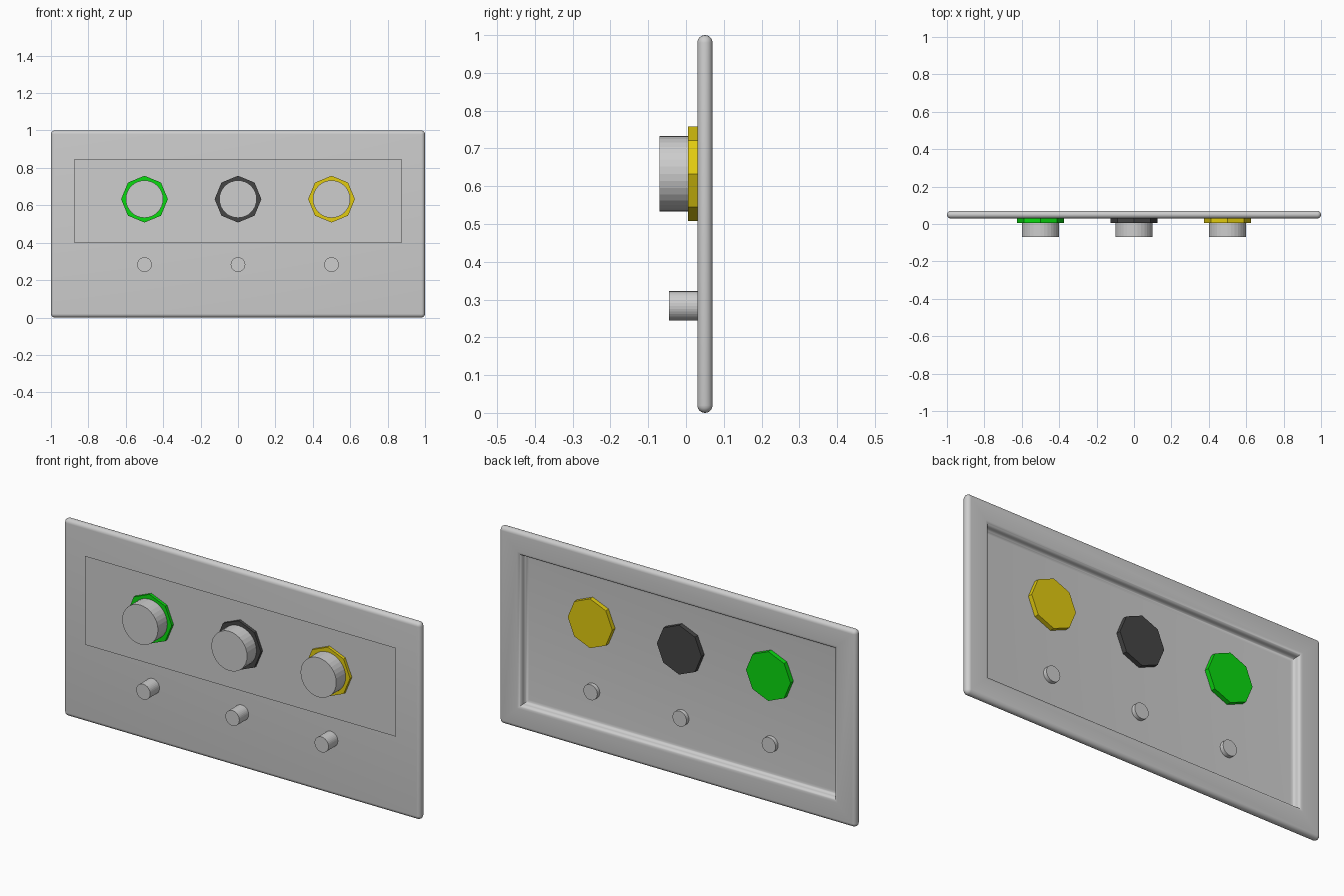
import bpy, bmesh, math
from mathutils import Matrix, Vector

if "Cube" in bpy.data.objects:
    bpy.data.objects.remove(bpy.data.objects["Cube"])


def material(name, r, g, b):
    m = bpy.data.materials.new(name)
    m.diffuse_color = (r, g, b, 1)
    m.use_nodes = True
    m.node_tree.nodes["Principled BSDF"].inputs["Base Color"].default_value = m.diffuse_color
    return m


GREY = material("light grey", 0.61, 0.61, 0.61)
GREEN = material("green", 0.003, 0.70, 0.005)
DARK = material("dark grey", 0.06, 0.06, 0.06)
YELLOW = material("yellow", 0.76, 0.60, 0.005)


def make_object(name, bm, mat):
    bmesh.ops.recalc_face_normals(bm, faces=bm.faces)
    me = bpy.data.meshes.new(name)
    bm.to_mesh(me)
    bm.free()
    me.materials.append(mat)
    ob = bpy.data.objects.new(name, me)
    bpy.context.collection.objects.link(ob)
    return ob


def disc(name, x, z, radius, y0, y1, sides, mat):
    """Prism whose axis runs front to back, from y0 to y1."""
    bm = bmesh.new()
    place = Matrix.Translation((x, (y0 + y1) / 2, z)) @ Matrix.Rotation(math.pi / 2, 4, 'X')
    bmesh.ops.create_cone(bm, cap_ends=True, segments=sides, radius1=radius,
                          radius2=radius, depth=y1 - y0, matrix=place)
    return make_object(name, bm, mat)


# Panel: rounded outer rim, flat front, recessed back with a soft S-shaped wall
R, W, STEPS, CORNER = 0.02, 0.122, 6, 4
profile = []                                   # (inset from outer edge, y)
for i in range(2 * STEPS + 1):                 # outer half-round
    t = math.pi * i / (2 * STEPS)
    profile.append((R - R * math.sin(t), 0.05 - R * math.cos(t)))
for i in range(STEPS + 1):                     # convex lip of the recess
    t = math.pi / 2 * i / STEPS
    profile.append((W - R + R * math.sin(t), 0.05 + R * math.cos(t)))
for i in range(1, STEPS + 1):                  # concave foot of the recess
    t = math.pi / 2 * i / STEPS
    profile.append((W + R - R * math.cos(t), 0.05 - 0.018 * math.sin(t)))


def ring(bm, inset, y):
    """Rectangle loop, with corners rounded only near the outer edge."""
    r = max(R - inset, 0)
    cx, cz = 1 - inset - r, 0.5 - inset - r
    verts = []
    for k, (sx, sz) in enumerate(((1, 1), (-1, 1), (-1, -1), (1, -1))):
        for j in range(CORNER + 1):
            a = math.pi / 2 * (k + j / CORNER)
            verts.append(bm.verts.new((sx * cx + r * math.cos(a), y,
                                       0.5 + sz * cz + r * math.sin(a))))
    return verts


bm = bmesh.new()
rings = [ring(bm, d, y) for d, y in profile]
for a, b in zip(rings, rings[1:]):
    n = len(a)
    for i in range(n):
        bm.faces.new((a[i], a[(i + 1) % n], b[(i + 1) % n], b[i]))
bm.faces.new(rings[0])
bm.faces.new(rings[-1])
bmesh.ops.remove_doubles(bm, verts=bm.verts, dist=1e-5)
bmesh.ops.dissolve_degenerate(bm, edges=bm.edges, dist=1e-5)
panel = make_object("panel", bm, GREY)
bpy.context.view_layer.objects.active = panel
panel.select_set(True)
bpy.ops.object.shade_smooth_by_angle(angle=math.radians(35))
panel.select_set(False)

# Thin face plate floating just in front of the panel
bm = bmesh.new()
bm.faces.new([bm.verts.new((x, 0.02, z)) for x, z in
              ((-0.873, 0.398), (0.873, 0.398), (0.873, 0.848), (-0.873, 0.848))])
plate = make_object("face_plate", bm, GREY)
if plate.data.polygons[0].normal.y > 0:
    plate.data.flip_normals()

# Three coloured octagonal collars, each with a round knob and a small button
for side, x, mat in (("left", -0.5, GREEN), ("middle", 0, DARK), ("right", 0.5, YELLOW)):
    disc(side + "_collar", x, 0.633, 0.125, 0.005, 0.055, 8, mat)
    disc(side + "_knob", x, 0.633, 0.1, -0.07, 0.03, 32, GREY)
    disc(side + "_button", x, 0.283, 0.039, -0.045, 0.052, 32, GREY)
